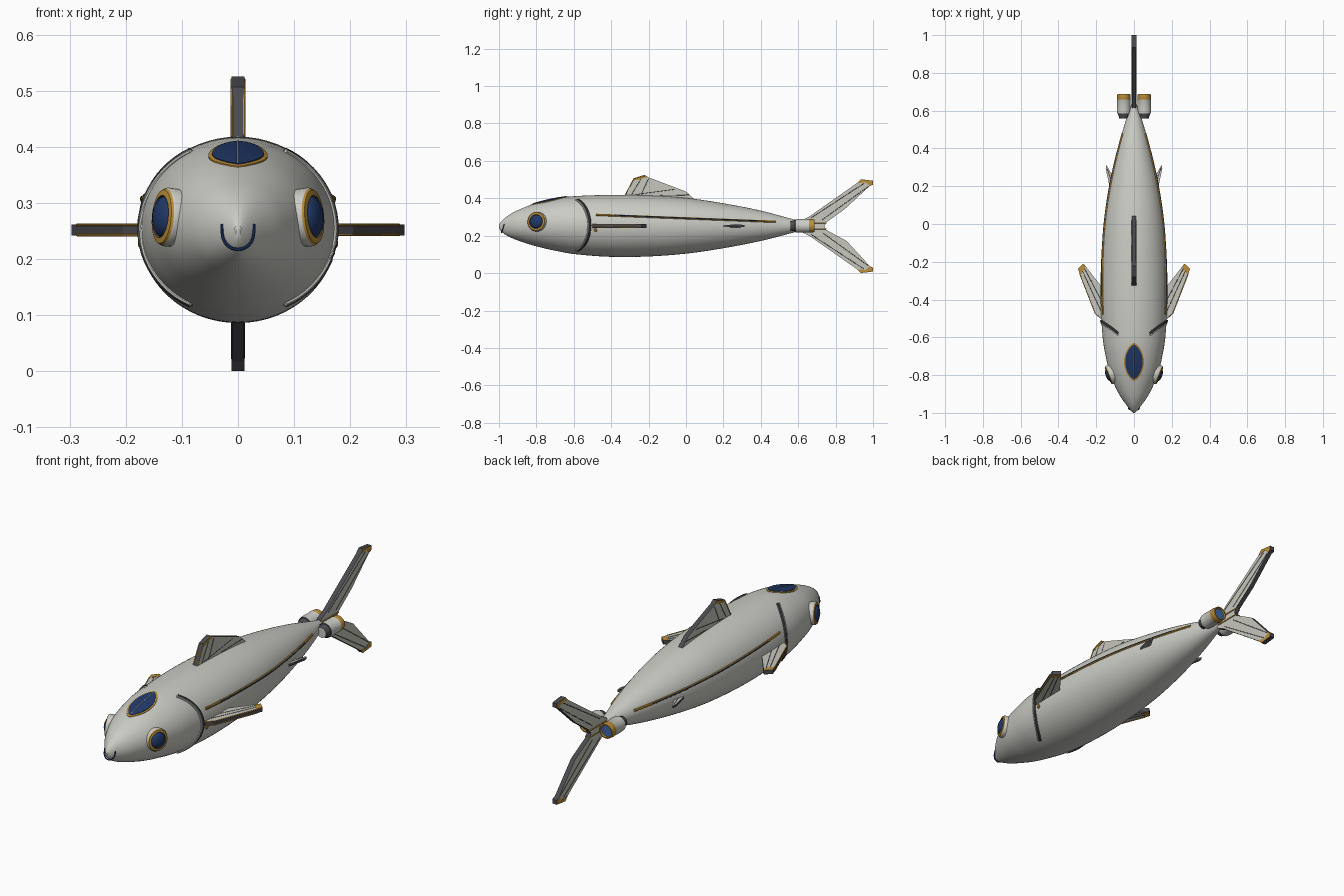
import bpy, bmesh, math
from mathutils import Vector, Matrix

if "Cube" in bpy.data.objects:
    bpy.data.objects.remove(bpy.data.objects["Cube"])

def material(name, rgb):
    m = bpy.data.materials.new(name)
    m.diffuse_color = (*rgb, 1)
    m.use_nodes = True
    m.node_tree.nodes["Principled BSDF"].inputs["Base Color"].default_value = m.diffuse_color
    return m

HULL = material("hull_grey", (0.60, 0.60, 0.56))
FIN = material("fin_grey", (0.57, 0.57, 0.51))
DARK = material("dark_grey", (0.07, 0.07, 0.08))
GOLD = material("gold", (0.50, 0.27, 0.04))
NAVY = material("navy_glass", (0.015, 0.04, 0.14))
BLUE = material("engine_blue", (0.05, 0.13, 0.38))

# hull stations: y, half width, top z, bottom z
ST = [(-1, .004, .256, .242), (-.99, .015, .274, .224), (-.955, .043, .305, .199),
      (-.9, .08, .336, .175), (-.8, .125, .374, .143), (-.7, .15, .398, .12),
      (-.6, .166, .411, .102), (-.4, .177, .418, .087), (-.2, .174, .415, .089),
      (0, .16, .402, .104), (.2, .13, .373, .133), (.4, .085, .334, .172),
      (.55, .043, .294, .21), (.64, .012, .27, .235)]

def section(y):
    """Smoothly interpolated half width, centre z and half height at y."""
    i = 0
    while i < len(ST) - 2 and y > ST[i + 1][0]:
        i += 1
    a, b = ST[i], ST[i + 1]
    p, n = ST[max(i - 1, 0)], ST[min(i + 2, len(ST) - 1)]
    h = b[0] - a[0]
    t = min(max((y - a[0]) / h, 0), 1)
    v = []
    for k in (1, 2, 3):
        m0 = (b[k] - p[k]) / (b[0] - p[0]) * h
        m1 = (n[k] - a[k]) / (n[0] - a[0]) * h
        v.append((2*t**3 - 3*t*t + 1)*a[k] + (t**3 - 2*t*t + t)*m0
                 + (3*t*t - 2*t**3)*b[k] + (t**3 - t*t)*m1)
    return v[0], (v[1] + v[2]) / 2, (v[1] - v[2]) / 2

def skin(y, ang, off=0):
    """Point on the hull; ang is measured from +x towards +z."""
    rx, zc, rz = section(y)
    return Vector(((rx + off) * math.cos(ang), y, zc + (rz + off) * math.sin(ang)))

def side(y, z, s, off=0):
    rx, zc, rz = section(y)
    p = skin(y, math.asin(max(-1, min(1, (z - zc) / rz))), off)
    p.x *= s
    return p

def finish(name, bm, mats, smooth=True):
    bmesh.ops.recalc_face_normals(bm, faces=bm.faces)
    me = bpy.data.meshes.new(name)
    bm.to_mesh(me)
    bm.free()
    for m in mats:
        me.materials.append(m)
    ob = bpy.data.objects.new(name, me)
    bpy.context.collection.objects.link(ob)
    if smooth:
        bpy.ops.object.select_all(action='DESELECT')
        ob.select_set(True)
        bpy.context.view_layer.objects.active = ob
        bpy.ops.object.shade_smooth_by_angle(angle=math.radians(35))
    return ob

def loft(name, rings, mats, ids=None):
    """Skin closed rings of points and cap both ends."""
    bm = bmesh.new()
    rows = [[bm.verts.new(p) for p in r] for r in rings]
    n = len(rows[0])
    for j in range(len(rows) - 1):
        for i in range(n):
            k = (i + 1) % n
            f = bm.faces.new((rows[j][i], rows[j][k], rows[j+1][k], rows[j+1][i]))
            f.material_index = ids[j] if ids else 0
    bm.faces.new(rows[0][::-1])
    cap = bm.faces.new(rows[-1])
    cap.material_index = ids[-1] if ids else 0
    return finish(name, bm, mats)

def lathe(name, prof, mats, ids, pos, axis, n=32):
    """Turn (radius, height) points around an axis."""
    M = Matrix.Translation(pos) @ Vector(axis).to_track_quat('Z', 'Y').to_matrix().to_4x4()
    rings = [[M @ Vector((r*math.cos(2*math.pi*i/n), r*math.sin(2*math.pi*i/n), h))
              for i in range(n)] for r, h in prof]
    return loft(name, rings, mats, ids)

def tube(name, pts, r, mat, n=8):
    """Round bar along a path."""
    pts = [Vector(p) for p in pts]
    rings = []
    for i, p in enumerate(pts):
        d = (pts[min(i+1, len(pts)-1)] - pts[max(i-1, 0)]).normalized()
        u = d.cross(Vector((.31, .17, .93))).normalized()
        w = d.cross(u)
        rings.append([p + r*(math.cos(2*math.pi*k/n)*u + math.sin(2*math.pi*k/n)*w)
                      for k in range(n)])
    return loft(name, rings, [mat])

def plate(name, pts, to3d, half, face, rim):
    """Flat prism with coloured faces and a rim."""
    bm = bmesh.new()
    a = [bm.verts.new(to3d(u, v, half)) for u, v in pts]
    b = [bm.verts.new(to3d(u, v, -half)) for u, v in pts]
    bm.faces.new(a)
    bm.faces.new(b[::-1])
    for i in range(len(a)):
        k = (i + 1) % len(a)
        bm.faces.new((a[i], b[i], b[k], a[k])).material_index = 1
    return finish(name, bm, [face, rim], False)

def fin(name, outline, tip, rays, trim, to3d, half):
    """Fin blade with gold tip, gold trim and thin dark rays on both faces."""
    plate(name, outline, to3d, half, FIN, DARK)
    if tip:
        plate(name + "_tip", tip, to3d, half + .001, GOLD, DARK)
    for h in (half, -half):
        for a, b in rays:
            tube(name + "_ray", [to3d(*a, h), to3d(*b, h)], .0014, DARK, 6)
        if trim:
            tube(name + "_trim", [to3d(*p, h) for p in trim], .0024, GOLD, 6)

# hull
ys = [-1 + 1.64 * (i / 80) ** 1.35 for i in range(81)]
loft("hull", [[skin(y, 2*math.pi*k/64) for k in range(64)] for y in ys], [HULL])

# nose tip and mouth
lathe("nose_tip", [(.009, 0), (.007, .004), (.002, .006)], [HULL], [0, 0, 0], (0, -.994, .252), (0, -1, 0), 16)
mouth = [(-.028, -.972, .262)]
for i in range(17):
    a = math.pi * i / 16
    mouth.append((-.028 * math.cos(a), -.976 - .011 * math.sin(a), .246 - .029 * math.sin(a)))
mouth.append((.028, -.972, .262))
tube("mouth", mouth, .003, NAVY)

# canopy on the top of the head
def canopy(name, hw, hl, off, mat):
    bm = bmesh.new()
    rows = []
    for i in range(25):
        u = -1 + 2 * i / 24
        w = hw * max(1 - u*u, .0005) ** .72
        y = -.73 + hl * u
        row = []
        for j in range(13):
            x = w * (-1 + j / 6)
            row.append(bm.verts.new(skin(y, math.acos(x / section(y)[0]), off)))
        rows.append(row)
    for i in range(24):
        for j in range(12):
            bm.faces.new((rows[i][j], rows[i][j+1], rows[i+1][j+1], rows[i+1][j]))
    r = bmesh.ops.extrude_face_region(bm, geom=bm.faces[:])
    for v in r['geom']:
        if isinstance(v, bmesh.types.BMVert):
            v.co.z -= off + .003
    finish(name, bm, [mat])

canopy("canopy_frame", .052, .102, .002, GOLD)
canopy("canopy_glass", .045, .092, .0035, NAVY)
tube("canopy_bar", [skin(-.82 + .015*i, math.pi/2, .0035) for i in range(13)], .0015, HULL, 6)

flat = lambda s, z: (lambda u, v, h: Vector((s * u, v, z + h)))
upright = lambda u, v, h: Vector((h, u, v))

for s, tag in ((1, "right"), (-1, "left")):
    # eye: pale flange, wide gold ring and domed navy lens
    lathe("eye_" + tag,
          [(.051, -.02), (.0525, .006), (.0505, .010), (.048, .014), (.038, .016), (.036, .012),
           (.034, .016), (.026, .022), (.014, .026), (.001, .027)],
          [HULL, GOLD, NAVY, DARK], [0, 0, 1, 1, 3, 2, 2, 2, 2, 2],
          side(-.796, .275, s, -.002), (s * .93, -.36, .08))
    # gill cover
    gill = []
    for i in range(25):
        a = math.radians(-60 + 120 * i / 24)
        p = skin(-.513 - .065 * (abs(a) / math.radians(60)) ** 2, a, .0005)
        gill.append((p.x * s, p.y, p.z))
    tube("gill_" + tag, gill, .0068, DARK)
    tube("gill_lip_" + tag, [(x, y - .010, z) for x, y, z in gill], .0045, HULL)
    # lateral line and small lamp
    run = [(-.48 + .96 * i / 30, .312 - .037 * i / 30) for i in range(31)]
    tube("side_line_" + tag, [side(y, z, s) for y, z in run], .0062, GOLD)
    tube("side_light_" + tag, [side(y, z, s, .0045) for y, z in run[3:28]], .0028, NAVY)
    lathe("side_lamp_" + tag, [(.009, -.005), (.009, .003), (.005, .006)], [GOLD], [0, 0, 0],
          side(-.485, .228, s), (s, 0, 0), 12)
    # pectoral fin
    fin("pectoral_fin_" + tag, [(.13, -.50), (.175, -.50), (.205, -.475), (.287, -.265), (.255, -.225), (.15, -.36)],
        [(.285, -.27), (.297, -.237), (.268, -.21), (.254, -.226)],
        [((.17, -.47), (.272, -.25)), ((.165, -.42), (.262, -.235))],
        [(.175, -.50), (.205, -.475), (.287, -.265)], flat(s, .252), .009)
    # small rear fin
    fin("rear_fin_" + tag, [(.09, .17), (.127, .185), (.150, .295), (.146, .313), (.10, .23)],
        None, [((.11, .20), (.143, .295))], None, flat(s, .252), .006)
    # engine pod
    lathe("engine_" + tag,
          [(.024, 0), (.031, .026), (.035, .027), (.037, .05), (.036, .10), (.037, .102),
           (.034, .13), (.029, .13), (.027, .122)],
          [HULL, DARK, GOLD, BLUE], [1, 1, 0, 0, 2, 2, 2, 2, 3], (s * .054, .558, .253), (0, 1, 0))

# dorsal fin
fin("dorsal_fin", [(-.325, .40), (-.325, .418), (-.28, .503), (-.222, .520), (.0, .436), (.05, .39)],
    [(-.287, .493), (-.28, .507), (-.222, .525), (-.205, .515), (-.225, .508)],
    [((-.29, .42), (-.24, .505)), ((-.24, .418), (-.20, .505)), ((-.27, .42), (-.06, .448)),
     ((-.14, .415), (.02, .418))],
    [(-.325, .418), (-.28, .503), (-.222, .520)], upright, .011)

# tail lobes, the lower one a little fuller
for s, tag, mid in ((1, "upper", (.85, .092)), (-1, "lower", (.86, .08))):
    c = lambda pts: [(y, .251 + s * d) for y, d in pts]
    fin("tail_" + tag, c([(.60, .0), (.62, .032), (.66, .052), (.925, .238), (.985, .238), (.99, .222), mid, (.75, .02), (.74, .0)]),
        c([(.915, .230), (.935, .2505), (1, .243), (1, .222), (.985, .215), (.96, .234)]),
        [(c([a])[0], c([b])[0]) for a, b in (((.67, .045), (.95, .228)), ((.73, .035), (.975, .212)))],
        None, upright, .011)
    for x in (-.011, .011):
        tube("tail_root_bar", [(x, .62, .252 + s * .016), (x, .75, .252 + s * .016)], .0035, GOLD)
